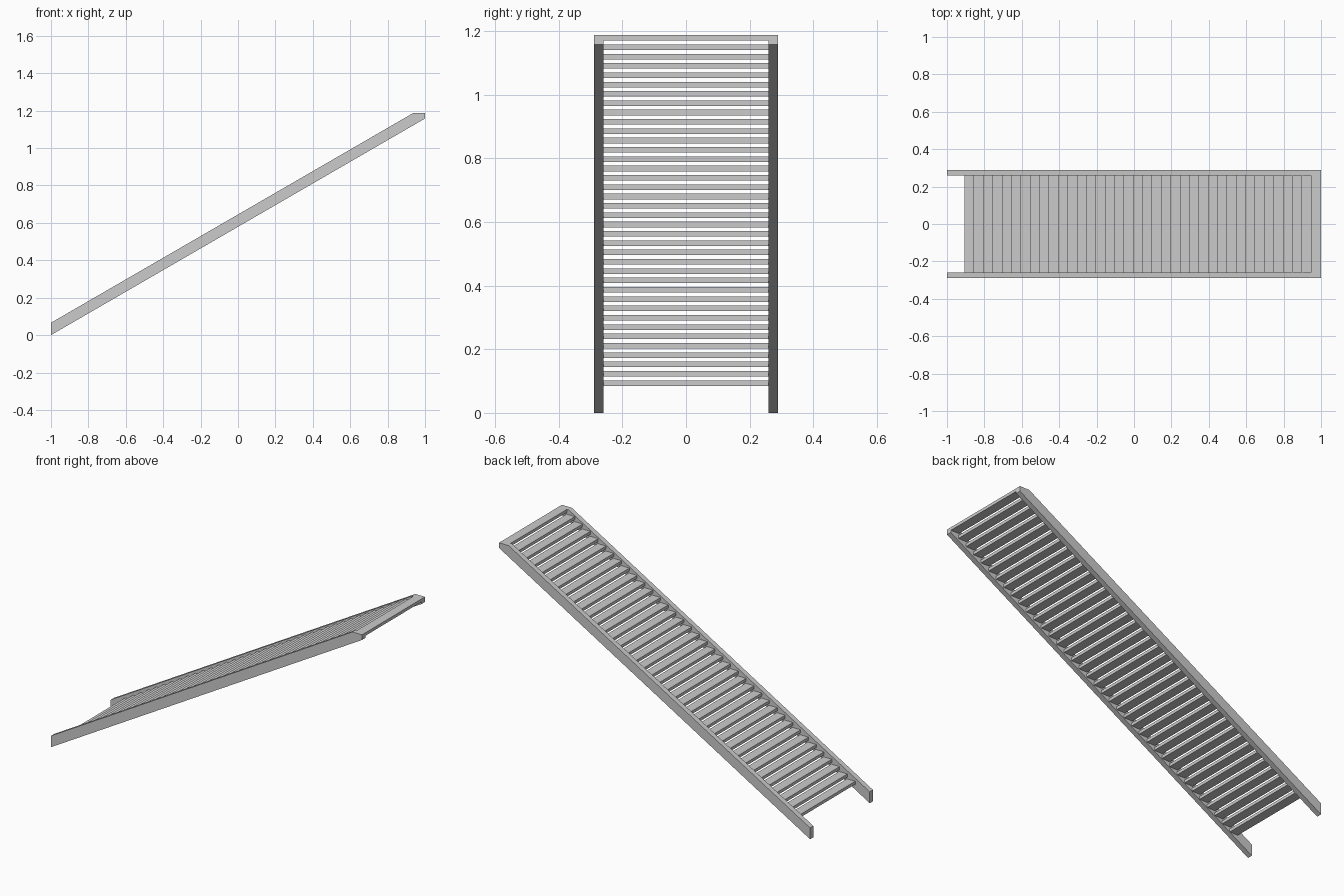
import bpy

if "Cube" in bpy.data.objects:
    bpy.data.objects.remove(bpy.data.objects["Cube"])

INNER, OUTER = 0.259, 0.289      # rail side positions
STEPS = 38
TREAD_DEPTH, TREAD_THICK = 0.054, 0.0175


def prism(name, profile, y0, y1):
    """Extrude an x-z profile from y0 to y1."""
    n = len(profile)
    verts = [(x, y0, z) for x, z in profile] + [(x, y1, z) for x, z in profile]
    faces = [tuple(range(n)), tuple(range(2 * n - 1, n - 1, -1))]
    faces += [(i, i + n, (i + 1) % n + n, (i + 1) % n) for i in range(n)]
    mesh = bpy.data.meshes.new(name)
    mesh.from_pydata(verts, [], faces)
    ob = bpy.data.objects.new(name, mesh)
    bpy.context.collection.objects.link(ob)
    return ob


# Sloping side rails, cut plumb at both ends and level at the top
rail = [(-1, 0), (1, 1.158), (1, 1.188), (0.938, 1.188), (-1, 0.066)]
prism("rail_front", rail, -OUTER, -INNER)
prism("rail_back", rail, INNER, OUTER)

# Open treads climbing between the rails, the last one being the top landing board
for i in range(STEPS):
    t = i / (STEPS - 1)
    x = -0.907 + 1.853 * t
    z = 0.085 + 1.0855 * t
    name = "top_board" if i == STEPS - 1 else f"tread_{i + 1:02d}"
    x1, z1 = x + TREAD_DEPTH, z + TREAD_THICK
    prism(name, [(x, z), (x1, z), (x1, z1), (x, z1)], -INNER, INNER)
